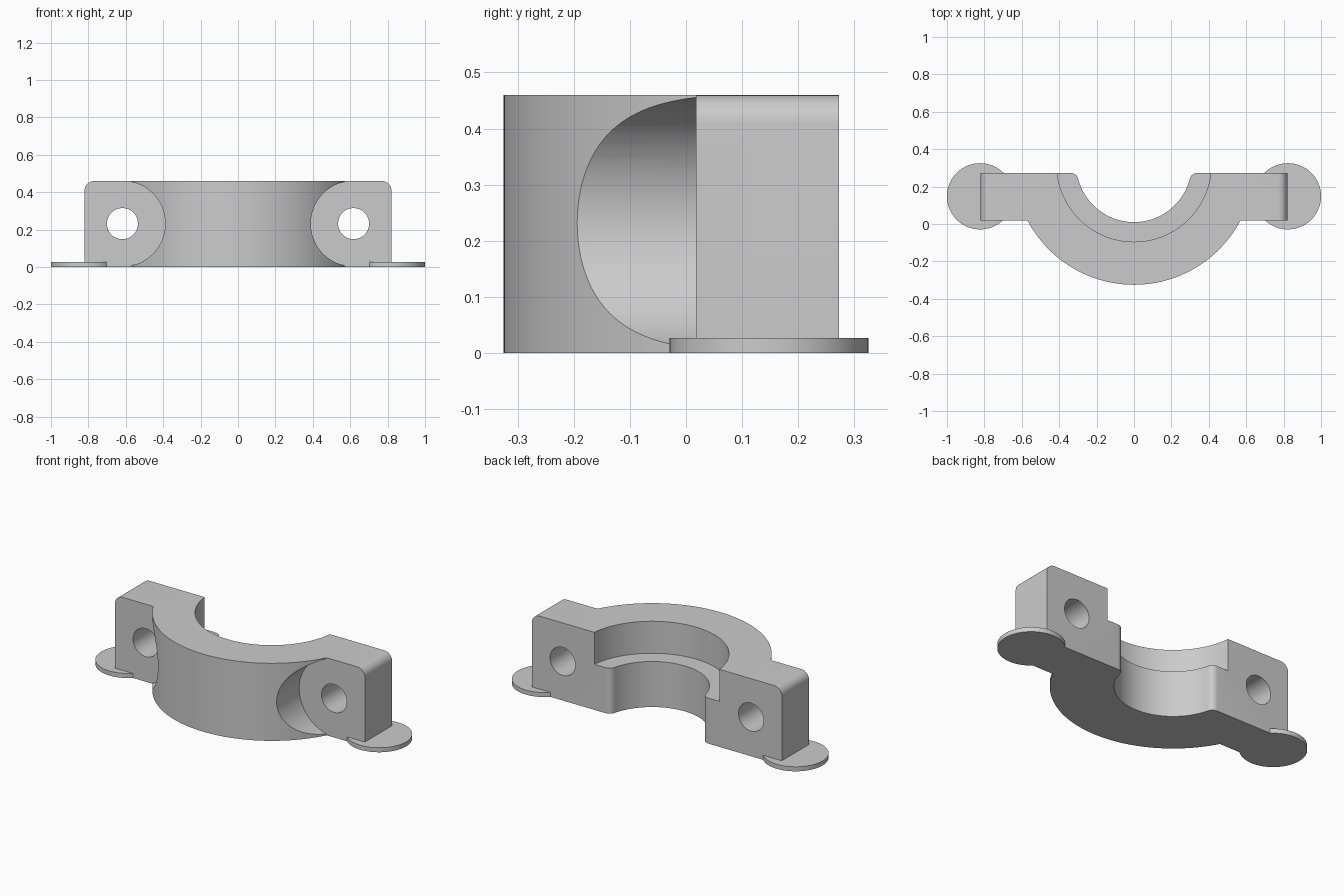
import bpy, bmesh, math
from mathutils import Matrix

cube = bpy.data.objects.get("Cube")
if cube:
    bpy.data.objects.remove(cube, do_unlink=True)

H = 0.46                      # clamp height
AXIS = 0.318                  # y of the bore axis
R_OUT, R_SEAT, R_BORE = 0.643, 0.413, 0.308
FRONT, BACK, END = 0.018, 0.273, 0.82   # lug faces
LEDGE, FILLET = 0.27, 0.04
HOLE_X, HOLE_Z = 0.618, 0.232

grey = bpy.data.materials.new("plain grey")
grey.use_nodes = True
COLOUR = (0.6, 0.6, 0.6, 1)
grey.diffuse_color = COLOUR
grey.node_tree.nodes["Principled BSDF"].inputs["Base Color"].default_value = COLOUR


def make_object(name, bm):
    bmesh.ops.recalc_face_normals(bm, faces=bm.faces)
    mesh = bpy.data.meshes.new(name)
    bm.to_mesh(mesh)
    bm.free()
    mesh.materials.append(grey)
    obj = bpy.data.objects.new(name, mesh)
    bpy.context.collection.objects.link(obj)
    return obj


def cylinder(name, radius, depth, centre, along_y=False, sides=96):
    bm = bmesh.new()
    turn = Matrix.Rotation(math.pi / 2, 4, "X") if along_y else Matrix()
    bmesh.ops.create_cone(bm, cap_ends=True, segments=sides, radius1=radius,
                          radius2=radius, depth=depth,
                          matrix=Matrix.Translation(centre) @ turn)
    return make_object(name, bm)


def arc(cx, cy, r, a0, a1, n):
    return [(cx + r * math.cos(a0 + (a1 - a0) * i / n),
             cy + r * math.sin(a0 + (a1 - a0) * i / n)) for i in range(n + 1)]


# Right half of the plan outline, from the outer wall round the lug to the bore
a_out = math.asin((FRONT - AXIS) / R_OUT)
fy = BACK - FILLET
fx = math.sqrt((R_BORE + FILLET) ** 2 - (AXIS - fy) ** 2)
a_bore = math.atan2(fy - AXIS, fx)
half = arc(0, AXIS, R_OUT, -math.pi / 2, a_out, 32)
half += [(END, FRONT), (END, BACK)]
half += arc(fx, fy, FILLET, math.pi / 2, math.pi + a_bore, 8)
half += arc(0, AXIS, R_BORE, a_bore, -math.pi / 2, 32)[1:]
outline = half + [(-x, y) for x, y in reversed(half[1:-1])]

# Clamp body, extruded upward with rounded upper lug ends
bm = bmesh.new()
base = bm.faces.new([bm.verts.new((x, y, 0)) for x, y in outline])
top = bmesh.ops.extrude_face_region(bm, geom=[base])["geom"]
bmesh.ops.translate(bm, vec=(0, 0, H), verts=[v for v in top if isinstance(v, bmesh.types.BMVert)])
ends = [e for e in bm.edges
        if all(abs(v.co.x) > END - 0.001 and v.co.z > H - 0.001 for v in e.verts)]
bmesh.ops.bevel(bm, geom=ends, offset=0.05, segments=8, profile=0.5, affect="EDGES")
body = make_object("clamp_body", bm)

# Cutters: stepped seat, bolt holes and bolt head recesses; feet are joined on
steps = [(cylinder("seat_cutter", R_SEAT, 0.4, (0, AXIS, LEDGE + 0.2), sides=128), "DIFFERENCE")]
for side, s in (("left", 1), ("right", -1)):
    steps.append((cylinder(side + "_recess_cutter", 0.229, 0.6,
                           (s * HOLE_X, FRONT - 0.3, HOLE_Z), True), "DIFFERENCE"))
    steps.append((cylinder(side + "_hole_cutter", 0.083, 1,
                           (s * HOLE_X, 0.15, HOLE_Z), True, 64), "DIFFERENCE"))
    steps.append((cylinder(side + "_foot_disc", 0.177, 0.027,
                           (s * 0.823, 0.148, 0.0135)), "UNION"))

bpy.context.view_layer.objects.active = body
for tool, operation in steps:
    mod = body.modifiers.new(tool.name, "BOOLEAN")
    mod.operation, mod.solver, mod.object = operation, "EXACT", tool
    bpy.ops.object.modifier_apply(modifier=mod.name)
    bpy.data.objects.remove(tool, do_unlink=True)

bpy.ops.object.select_all(action="DESELECT")
body.select_set(True)
bpy.ops.object.shade_smooth_by_angle(angle=math.radians(30))
